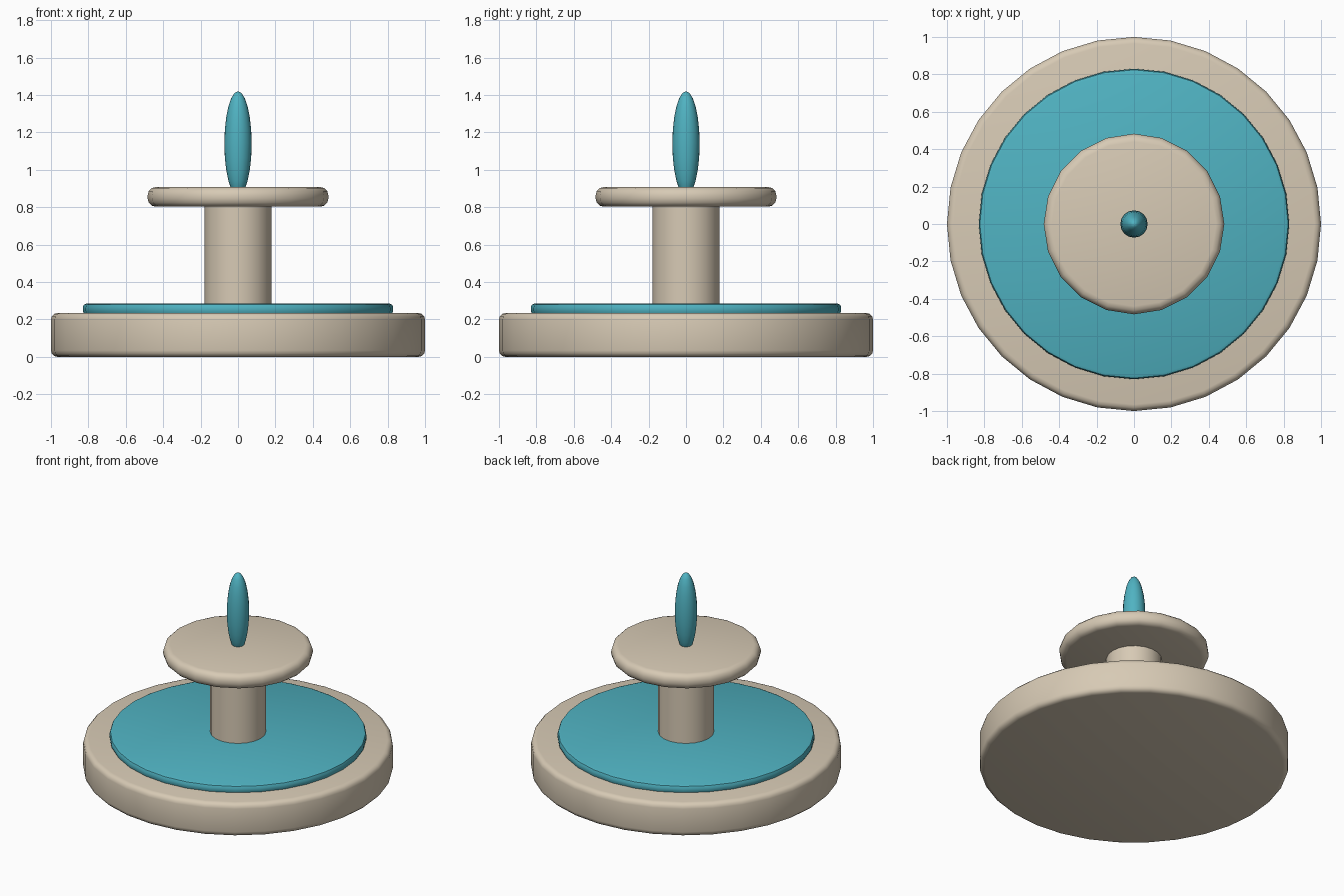
import bpy, bmesh, math
from mathutils import Matrix

cube = bpy.data.objects.get("Cube")
if cube:
    bpy.data.objects.remove(cube, do_unlink=True)


def make_material(name, color):
    mat = bpy.data.materials.new(name)
    mat.use_nodes = True
    mat.diffuse_color = color
    bsdf = mat.node_tree.nodes["Principled BSDF"]
    bsdf.inputs["Base Color"].default_value = color
    bsdf.inputs["Roughness"].default_value = 0.7
    return mat


stone = make_material("warm stone", (0.68, 0.59, 0.46, 1))
water = make_material("teal water", (0.08, 0.45, 0.54, 1))


def add_object(name, bm, mat, angle):
    mesh = bpy.data.meshes.new(name)
    bm.to_mesh(mesh)
    bm.free()
    mesh.materials.append(mat)
    obj = bpy.data.objects.new(name, mesh)
    bpy.context.collection.objects.link(obj)
    bpy.ops.object.select_all(action="DESELECT")
    obj.select_set(True)
    bpy.context.view_layer.objects.active = obj
    bpy.ops.object.shade_smooth_by_angle(angle=math.radians(angle))
    return obj


def disc(name, radius, bottom, top, sides, mat, bevel=0, steps=3):
    """Upright cylinder with rounded rims."""
    bm = bmesh.new()
    bmesh.ops.create_cone(bm, cap_ends=True, segments=sides, radius1=radius,
                          radius2=radius, depth=top - bottom,
                          matrix=Matrix.Translation((0, 0, (top + bottom) / 2)))
    if bevel:
        rims = [e for e in bm.edges
                if abs(e.verts[0].co.z - e.verts[1].co.z) < 0.001]
        bmesh.ops.bevel(bm, geom=rims, offset=bevel, segments=steps,
                        profile=0.5, affect="EDGES", clamp_overlap=True)
    return add_object(name, bm, mat, 35)


# Lower basin and its pool
disc("basin", 1.0, 0, 0.235, 32, stone, 0.035)
disc("pool", 0.83, 0.225, 0.285, 32, water, 0.02, 2)

# Column and upper dish
disc("column", 0.18, 0.2, 0.84, 20, stone)
disc("upper_dish", 0.483, 0.803, 0.908, 20, stone, 0.043)

# Water jet rising from the dish
bm = bmesh.new()
bmesh.ops.create_uvsphere(bm, u_segments=16, v_segments=12, radius=1,
                          matrix=Matrix.Translation((0, 0, 1.14))
                          @ Matrix.Diagonal((0.073, 0.073, 0.28, 1)))
add_object("water_jet", bm, water, 60)
